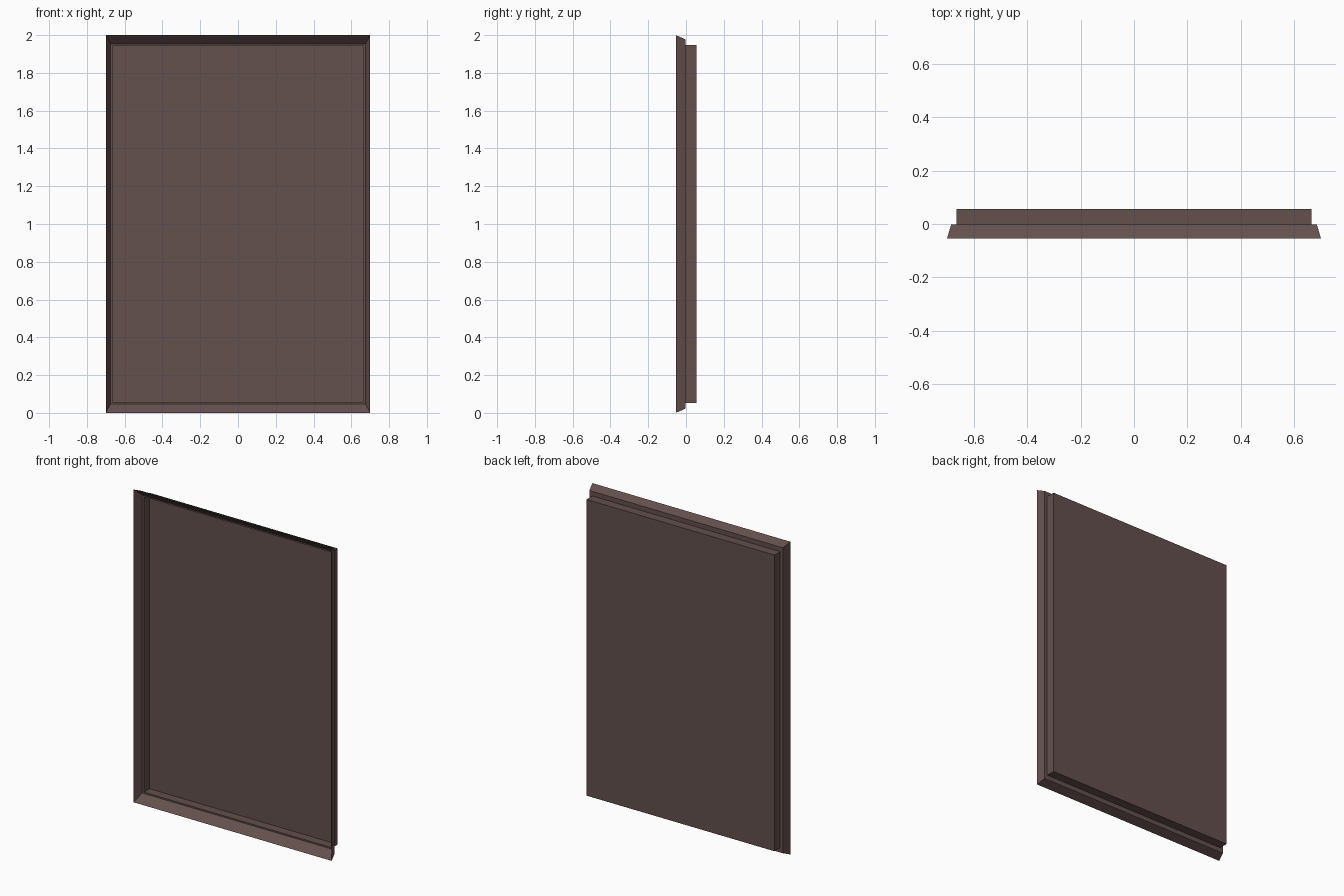
import bpy
import bmesh

cube = bpy.data.objects.get("Cube")
if cube:
    bpy.data.objects.remove(cube, do_unlink=True)

HEIGHT = 2.0
FRONT, JOINT, BACK = -0.054, -0.002, 0.056

brown = bpy.data.materials.new("dark brown")
brown.use_nodes = True
colour = (0.125, 0.08, 0.075, 1)
brown.diffuse_color = colour
brown.node_tree.nodes["Principled BSDF"].inputs["Base Color"].default_value = colour


def rectangular_sweep(name, profile, closed):
    """Sweep (half width, top/bottom margin, y) points around a rectangle."""
    bm = bmesh.new()
    rings = []
    for x, m, y in profile:
        corners = ((-x, m), (x, m), (x, HEIGHT - m), (-x, HEIGHT - m))
        rings.append([bm.verts.new((cx, y, cz)) for cx, cz in corners])
    pairs = list(zip(rings, rings[1:]))
    if closed:
        pairs.append((rings[-1], rings[0]))
    else:
        bm.faces.new(rings[0])
        bm.faces.new(rings[-1])
    for a, b in pairs:
        for i in range(4):
            j = (i + 1) % 4
            bm.faces.new((a[i], a[j], b[j], b[i]))
    bmesh.ops.recalc_face_normals(bm, faces=bm.faces)
    mesh = bpy.data.meshes.new(name)
    bm.to_mesh(mesh)
    bm.free()
    mesh.materials.append(brown)
    obj = bpy.data.objects.new(name, mesh)
    bpy.context.collection.objects.link(obj)
    return obj


# Flared rim: sharp front edge, sloped inside and outside, narrow inner ledge
rectangular_sweep("flared_rim", [
    (0.70, 0.0, FRONT),
    (0.675, 0.047, JOINT - 0.002),
    (0.662, 0.056, JOINT - 0.002),
    (0.662, 0.056, JOINT),
    (0.685, 0.023, JOINT),
], closed=True)

# Shallow backing tray: inner floor, walls and flat back
rectangular_sweep("backing_tray", [
    (0.662, 0.056, BACK - 0.003),
    (0.662, 0.056, JOINT),
    (0.665, 0.053, JOINT),
    (0.665, 0.053, BACK),
], closed=False)
